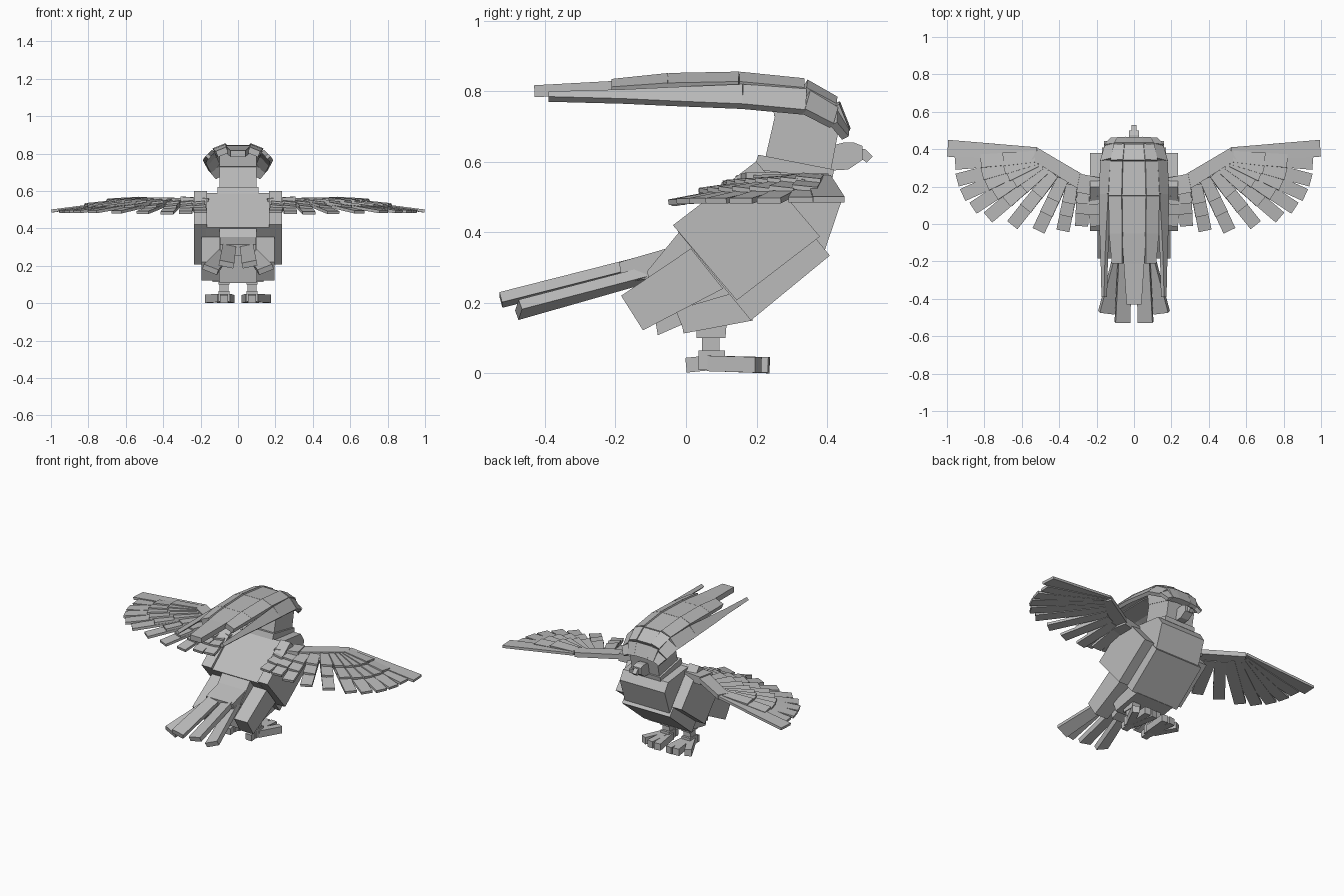
import bpy, bmesh, math
from mathutils import Vector as V

grey = bpy.data.materials.new("plain grey")
grey.diffuse_color = (0.5, 0.5, 0.5, 1)


def finish(name, bm, mirror):
    bmesh.ops.recalc_face_normals(bm, faces=bm.faces)
    me = bpy.data.meshes.new(name)
    bm.to_mesh(me)
    bm.free()
    me.materials.append(grey)
    ob = bpy.data.objects.new(name, me)
    bpy.context.collection.objects.link(ob)
    if mirror:
        ob.modifiers.new("mirror", 'MIRROR').use_mirror_merge = False
    return ob


def prism(name, profile, x0, x1, mirror=False):
    """Side profile of (y, z) points extruded from x0 to x1."""
    bm = bmesh.new()
    face = bm.faces.new([bm.verts.new((x0, y, z)) for y, z in profile])
    out = bmesh.ops.extrude_face_region(bm, geom=[face])
    moved = [g for g in out["geom"] if isinstance(g, bmesh.types.BMVert)]
    bmesh.ops.translate(bm, vec=(x1 - x0, 0, 0), verts=moved)
    return finish(name, bm, mirror)


def planks(name, items, mirror=True):
    """Boxes from start to end: (start, end, start width, end width, thickness, roll)."""
    bm = bmesh.new()
    for a, b, w0, w1, t, roll in items:
        a, b = V(a), V(b)
        d = (b - a).normalized()
        side = d.cross(V((0, 0, 1))).normalized()
        up = side.cross(d)
        r = math.radians(roll)
        side, up = side * math.cos(r) + up * math.sin(r), up * math.cos(r) - side * math.sin(r)
        rings = [[bm.verts.new(p + side * w * sx / 2 + up * t * sz / 2)
                  for sx, sz in ((-1, -1), (1, -1), (1, 1), (-1, 1))]
                 for p, w in ((a, w0), (b, w1))]
        bm.faces.new(rings[0])
        bm.faces.new(rings[1])
        for i in range(4):
            j = (i + 1) % 4
            bm.faces.new((rings[0][i], rings[0][j], rings[1][j], rings[1][i]))
    return finish(name, bm, mirror)


# Body
prism("torso", [(-.025, .405), (.184, .15), (.408, .334), (.199, .59)], -.17, .17)
prism("side_panel", [(-.037, .42), (.144, .207), (.38, .388), (.199, .601)], .165, .235, True)
prism("chest", [(.2, .4), (.394, .35), (.445, .5), (.41, .555), (.19, .58)], -.16, .16)
prism("rear_body", [(-.02, .40), (-.11, .29), (-.08, .108), (.13, .2), (.13, .36)], -.1, .1)
prism("thigh", [(-.184, .22), (.014, .354), (.105, .24), (-.122, .122)], .1, .195, True)
prism("belly", [(-.01, .13), (-.007, .113), (.19, .15), (.14, .23), (-.03, .18)], -.135, .135)
prism("tail_base", [(-.19, .315), (-.18, .255), (.0, .29), (.0, .37)], -.095, .095)

# Head, collar and beak
prism("collar", [(.205, .62), (.19, .575), (.415, .55), (.42, .578)], -.11, .11)
prism("head", [(.255, .742), (.22, .59), (.41, .57), (.433, .69), (.43, .74)], -.098, .098)
prism("beak", [(.41, .645), (.45, .655), (.475, .655), (.50, .645),
               (.50, .605), (.46, .578), (.41, .575)], -.028, .028)
prism("beak_tip", [(.495, .638), (.51, .635), (.53, .615), (.512, .598), (.495, .61)], -.014, .014)

# Swept back crest: chained planks, narrowing to the rear
crest_line = [(.45, .69), (.42, .765), (.335, .812), (.15, .83), (-.05, .826), (-.21, .812), (-.43, .80)]


def crest(name, pts, xs, widths, t, roll, mirror=True):
    items = []
    for i in range(len(pts) - 1):
        (y0, z0), (y1, z1) = pts[i], pts[i + 1]
        items.append(((xs[i], y0, z0), (xs[i + 1], y1, z1), widths[i], widths[i + 1], t, roll))
    planks(name, items, mirror)


crest("crest_centre", crest_line, [0] * 7, [.1, .12, .125, .13, .13, .11, .08], .034, 0, False)
crest("crest_middle", [(y, z - .004) for y, z in crest_line[:6]],
      [.065, .075, .088, .095, .092, .085], [.05, .06, .07, .075, .075, .06], .034, 22)
crest("crest_outer", [(.453, .68), (.42, .725), (.34, .77), (.16, .785), (-.02, .785), (-.18, .785), (-.39, .785)],
      [.10, .125, .145, .155, .158, .159, .159], [.05, .07, .08, .075, .055, .035, .02], .022, 48)
prism("crown", [(.25, .73), (.43, .68), (.42, .75), (.33, .80), (.24, .81)], -.10, .10)

# Wing arm and leading edge
planks("wing_arm", [((.15, .19, .535), (.30, .22, .545), .10, .10, .05, 0),
                    ((.26, .21, .547), (.53, .375, .552), .08, .07, .03, 0)])

# Long flight feathers fan from the wrist and the arm
tips = [(.995, .405, .493), (.955, .325, .492), (.945, .235, .490), (.915, .155, .489),
        (.86, .085, .489), (.78, .035, .489), (.65, -.005, .488), (.51, -.035, .485),
        (.38, -.035, .482), (.28, -.01, .485), (.20, -.01, .49)]
roots = [(.52, .375, .555), (.53, .36, .551), (.53, .345, .548), (.52, .335, .546),
         (.50, .32, .544), (.47, .30, .542), (.43, .27, .54), (.38, .24, .538),
         (.33, .21, .536), (.27, .19, .534), (.22, .18, .532)]
planks("flight_feathers", [(r, t, .07, .09 if i == 0 else .07, .016, 0)
                           for i, (r, t) in enumerate(zip(roots, tips))])

# Two shorter covert layers lie over the flight feathers
for name, reach, lift in (("long_coverts", .68, .014), ("short_coverts", .40, .022)):
    items = []
    for r, t in zip(roots[1:], tips[1:]):
        a, b = V(r) + V((0, 0, lift * .4)), V(r).lerp(V(t), reach) + V((0, 0, lift))
        items.append((a, b, .06, .072, .013, 6))
    planks(name, items)

# Tail fan
planks("inner_tail_feathers", [((.045, -.10, .317), (.062, -.525, .208), .07, .08, .03, -12)])
planks("outer_tail_feathers", [((.065, -.12, .277), (.148, -.475, .18), .06, .085, .03, -22)])

# Legs and feet
prism("leg", [(.045, .06), (.095, .06), (.095, .15), (.045, .15)], .05, .10, True)
prism("leg_cuff", [(.03, .10), (.112, .10), (.115, .14), (.03, .14)], .045, .105, True)
prism("ankle", [(.035, .01), (.11, .01), (.11, .065), (.035, .065)], .045, .105, True)
planks("toes", [((.06, .07, .028), (.04, .235, .022), .042, .042, .044, 0),
                ((.075, .07, .028), (.092, .235, .024), .042, .042, .044, 0),
                ((.09, .07, .028), (.158, .205, .024), .042, .042, .044, 0),
                ((.075, .07, .030), (.075, .0, .023), .042, .042, .042, 0)])
